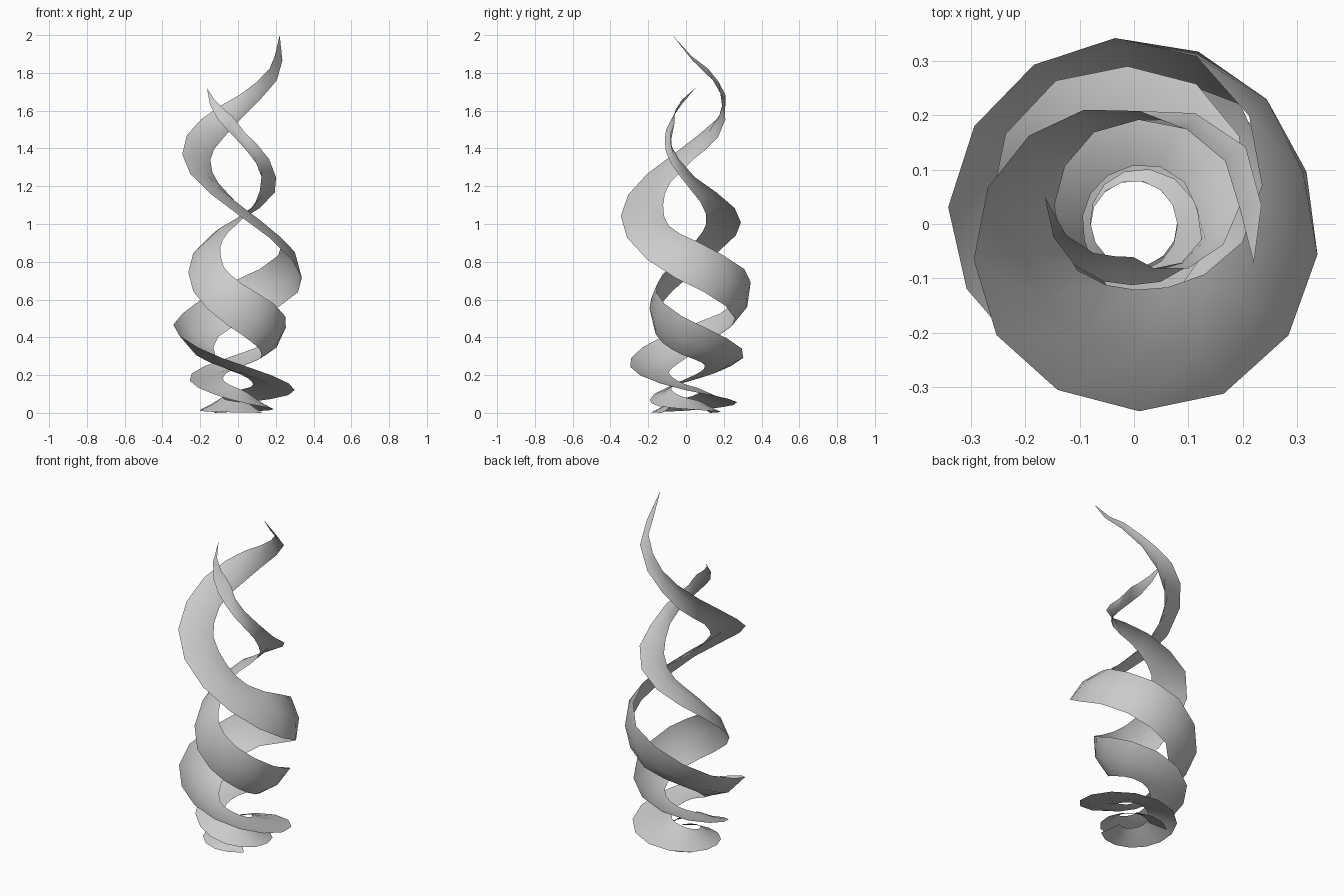
import bpy, math

# Each key: angle (deg), radius and height of edge P, radius and height of edge Q
TALL = [
    (-18, .232, 2.0, .232, 2.0), (5, .198, 1.90, .236, 1.88), (40, .205, 1.81, .25, 1.74),
    (72, .20, 1.72, .222, 1.61), (120, .235, 1.61, .18, 1.44), (158, .27, 1.50, .155, 1.36),
    (190, .30, 1.38, .14, 1.28), (218, .325, 1.27, .135, 1.22), (263, .342, 1.08, .12, 1.12),
    (309, .355, .88, .14, 1.02), (337, .345, .76, .18, .97), (373, .335, .65, .24, .91),
    (430, .275, .50, .33, .76), (460, .235, .45, .345, .68), (507, .155, .35, .345, .53),
    (540, .115, .29, .342, .455), (595, .10, .23, .31, .33), (630, .09, .21, .30, .26),
    (720, .08, .15, .30, .12), (810, .08, .12, .27, .05), (900, .08, .08, .20, .012),
    (1035, .08, .05, .18, 0),
]
SHORT = [
    (163, .172, 1.72, .172, 1.72), (208, .10, 1.62, .137, 1.575), (265, .06, 1.54, .113, 1.45),
    (305, .105, 1.46, .12, 1.36), (340, .16, 1.37, .13, 1.27), (360, .185, 1.29, .12, 1.21),
    (415, .275, 1.12, .12, 1.08), (440, .285, 1.04, .11, 1.02), (485, .30, .92, .10, .95),
    (545, .255, .69, .095, .85), (575, .235, .58, .10, .79), (610, .185, .47, .13, .735),
    (645, .155, .40, .16, .67), (680, .14, .345, .21, .60), (720, .125, .30, .255, .50),
    (810, .10, .24, .31, .31), (900, .08, .18, .255, .17), (990, .08, .13, .19, .06),
    (1080, .08, .08, .19, .02), (1215, .08, .05, .18, 0),
]


def sample(keys, a):
    """Smooth interpolation of the keys at angle a."""
    i = max(k for k in range(len(keys) - 1) if keys[k][0] <= a)
    k0, k1 = keys[i], keys[i + 1]
    p, n = keys[max(i - 1, 0)], keys[min(i + 2, len(keys) - 1)]
    h = k1[0] - k0[0]
    t = (a - k0[0]) / h
    out = []
    for c in range(1, 5):
        m0 = (k1[c] - p[c]) / (k1[0] - p[0]) * h
        m1 = (n[c] - k0[c]) / (n[0] - k0[0]) * h
        out.append((2*t**3 - 3*t*t + 1) * k0[c] + (t**3 - 2*t*t + t) * m0
                   + (3*t*t - 2*t**3) * k1[c] + (t**3 - t*t) * m1)
    return out


def ribbon(name, keys, step=26):
    start, end = keys[0][0], keys[-1][0]
    count = round((end - start) / step)
    verts, faces = [], []
    for i in range(count + 1):
        f = i / count
        a = start + (end - start) * f
        rp, zp, rq, zq = sample(keys, a)
        # bulged middle of the cross-section, flattening towards the base
        bulge = 0.14 * min(1, max(0, (zp + zq) / 0.7))
        if a - start < 120:
            bulge *= (a - start) / 120
        rm = (rp + rq) / 2 + bulge * (zq - zp)
        zm = (zp + zq) / 2 + bulge * (rp - rq)
        c, s = math.cos(math.radians(a)), math.sin(math.radians(a))
        for r, z in ((rp, zp), (rm, zm), (rq, zq)):
            verts.append((r * c, r * s, max(z, 0)))
    # pointed tip shares a single vertex
    verts = [verts[0]] + verts[3:]
    faces = [(0, 2, 1), (0, 3, 2)]
    for i in range(count - 1):
        for j in (1, 2):
            k = 3 * i + j
            faces.append((k, k + 1, k + 4, k + 3))
    mesh = bpy.data.meshes.new(name)
    mesh.from_pydata(verts, [], faces)
    mesh.update()
    for poly in mesh.polygons:
        poly.use_smooth = True
    ob = bpy.data.objects.new(name, mesh)
    bpy.context.collection.objects.link(ob)
    return ob


# Two intertwined twisting ribbons
ribbon("tall_spiral_ribbon", TALL)
ribbon("short_spiral_ribbon", SHORT)
